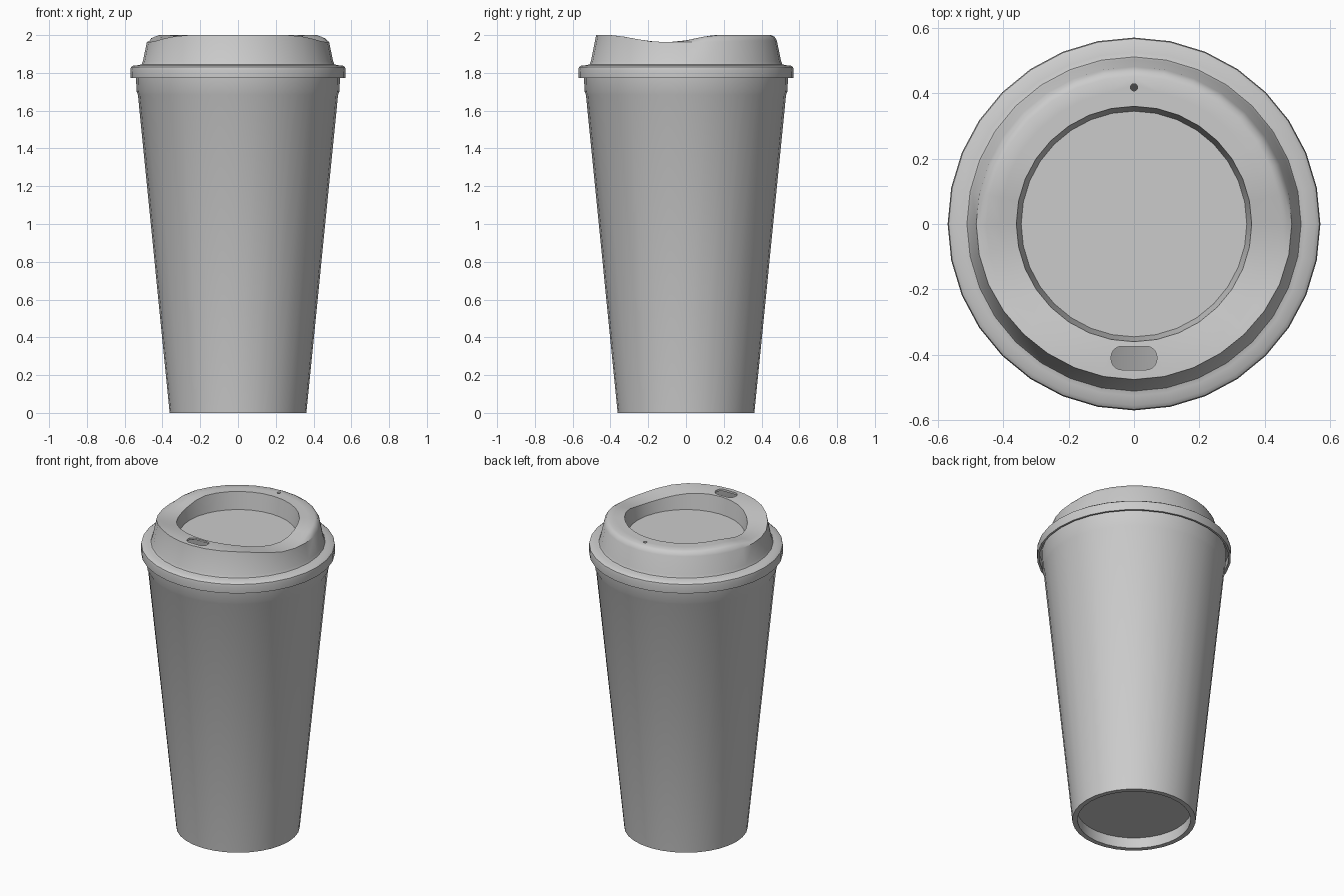
import bpy, bmesh, math

if "Cube" in bpy.data.objects:
    bpy.data.objects.remove(bpy.data.objects["Cube"])

SEG = 32


def step(a, b, v):
    t = min(1, max(0, (v - a) / (b - a)))
    return t * t * (3 - 2 * t)


def revolve(name, profile):
    """Spin a profile round z. Each item is (r, z) or a function of y-direction giving it."""
    bm = bmesh.new()
    rings = []
    for p in profile:
        ring = []
        for j in range(SEG):
            a = 2 * math.pi * j / SEG
            r, z = p(math.sin(a)) if callable(p) else p
            ring.append(bm.verts.new((r * math.cos(a), r * math.sin(a), z)))
        rings.append(ring)
    for lo, hi in zip(rings, rings[1:]):
        for j in range(SEG):
            k = (j + 1) % SEG
            bm.faces.new((lo[j], lo[k], hi[k], hi[j]))
    bmesh.ops.remove_doubles(bm, verts=bm.verts, dist=1e-5)
    me = bpy.data.meshes.new(name)
    bm.to_mesh(me)
    bm.free()
    ob = bpy.data.objects.new(name, me)
    bpy.context.collection.objects.link(ob)
    return ob


def activate(ob):
    bpy.ops.object.select_all(action='DESELECT')
    ob.select_set(True)
    bpy.context.view_layer.objects.active = ob


def prism(name, outline, z0, z1):
    """Upright prism used as a hole cutter."""
    bm = bmesh.new()
    face = bm.faces.new([bm.verts.new((x, y, z0)) for x, y in outline])
    ext = bmesh.ops.extrude_face_region(bm, geom=[face])
    for v in ext['geom']:
        if isinstance(v, bmesh.types.BMVert):
            v.co.z = z1
    bmesh.ops.recalc_face_normals(bm, faces=bm.faces)
    me = bpy.data.meshes.new(name)
    bm.to_mesh(me)
    bm.free()
    ob = bpy.data.objects.new(name, me)
    bpy.context.collection.objects.link(ob)
    ob.hide_render = True
    return ob


# Wavy lid top: sides dip, the back rises again behind a lowered outer edge
def crown_z(y):
    return 2 - 0.037 * step(-0.42, -0.13, y) * (1 - step(-0.08, 0.17, y))


def edge_z(y):
    return 2 - 0.037 * step(-0.42, -0.13, y) + 0.008 * step(0.0, 0.4, y)


def outer_edge(s):
    z = edge_z(0.48 * s)
    return 0.505 - 0.19 * (z - 1.845), z


def shoulder(s):
    e, c = edge_z(0.48 * s), crown_z(0.47 * s)
    return 0.469, e + 0.7 * (c - e)


def crown(r):
    return lambda s: (r, crown_z(r * s))


# Cup with recessed base and a slight step below the lid
cup = revolve("cup", [(0, 0.07), (0.335, 0.07), (0.332, 0), (0.362, 0),
                      (0.53, 1.685), (0.537, 1.7), (0.541, 1.80),
                      (0.52, 1.80), (0.345, 0.09), (0, 0.09)])

# Lid: skirt, flange, sloping wall, wavy top and sunken centre
lid = revolve("lid", [(0.568, 1.772), (0.57, 1.815), (0.567, 1.83), (0.555, 1.839),
                      (0.525, 1.841), (0.511, 1.845), (0.504, 1.86),
                      outer_edge, shoulder, crown(0.452), crown(0.41),
                      crown(0.36), (0.345, 1.89), (0, 1.89)])
mod = lid.modifiers.new("shell", 'SOLIDIFY')
mod.thickness = 0.013
mod.offset = -1

# Drinking slot and air hole
slot = []
for i in range(4):
    sx, sy = (1, -1, -1, 1)[i], (1, 1, -1, -1)[i]
    for k in range(6):
        a = math.pi / 2 * (i + k / 5)
        slot.append((sx * 0.037 + 0.033 * math.cos(a), -0.41 + sy * 0.003 + 0.033 * math.sin(a)))
vent = [(0.011 * math.cos(a * math.pi / 8), 0.418 + 0.011 * math.sin(a * math.pi / 8))
        for a in range(16)]
cutters = [prism("slot_cutter", slot, 1.92, 2.1), prism("vent_cutter", vent, 1.92, 2.1)]
for c in cutters:
    mod = lid.modifiers.new(c.name, 'BOOLEAN')
    mod.operation = 'DIFFERENCE'
    mod.solver = 'EXACT'
    mod.object = c
activate(lid)
for m in list(lid.modifiers):
    bpy.ops.object.modifier_apply(modifier=m.name)
for c in cutters:
    bpy.data.objects.remove(c)

for ob in (cup, lid):
    activate(ob)
    bpy.ops.object.shade_smooth_by_angle(angle=math.radians(35))
